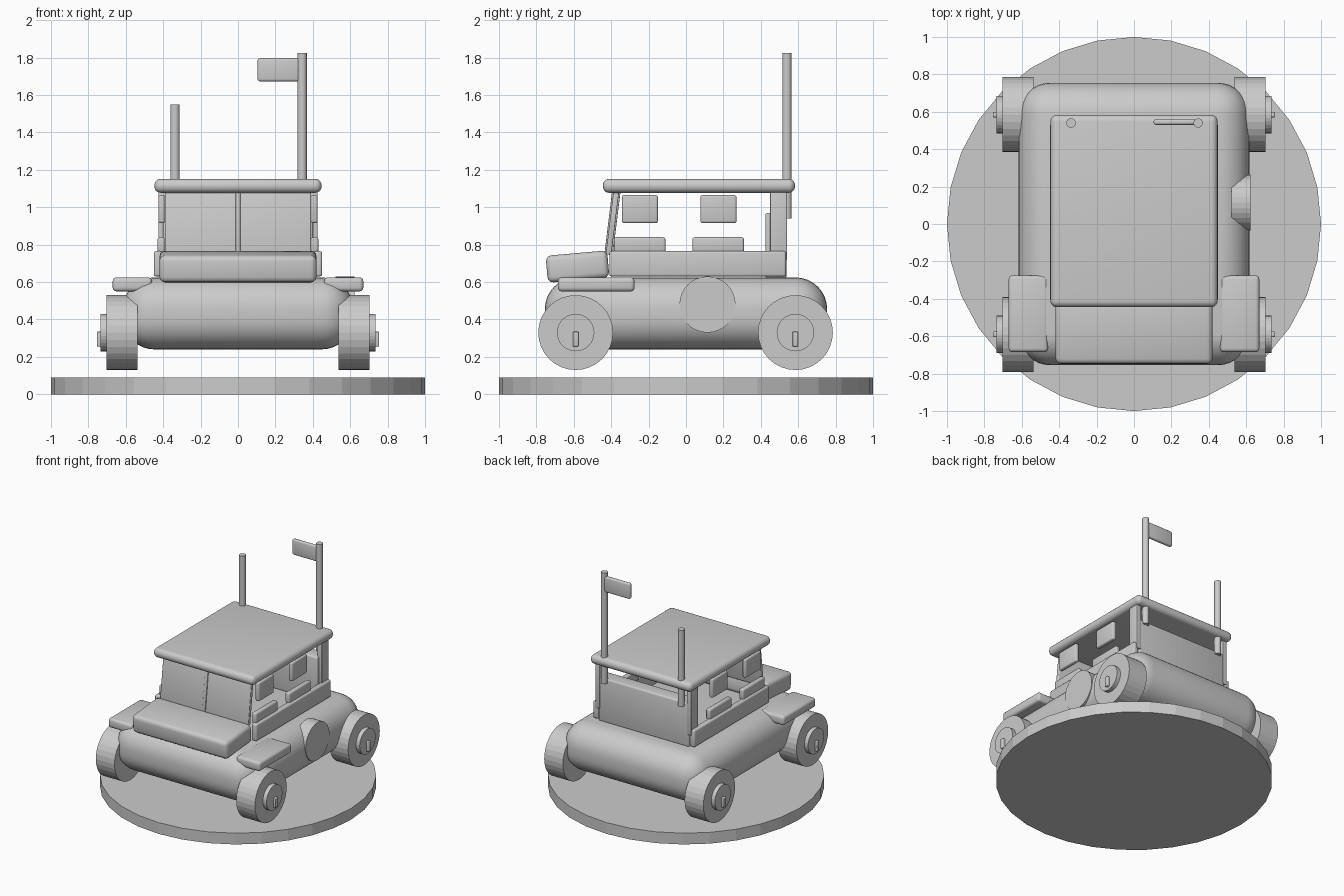
import bpy
from math import pi, radians

if "Cube" in bpy.data.objects:
    bpy.data.objects.remove(bpy.data.objects["Cube"], do_unlink=True)

GREY = (0.6, 0.6, 0.6, 1)
mat = bpy.data.materials.new("plain grey")
mat.use_nodes = True
mat.diffuse_color = GREY
mat.node_tree.nodes["Principled BSDF"].inputs["Base Color"].default_value = GREY


def box(name, x, y, z, bevel=0.012, tilt=0, segments=3):
    """Rounded box given by its (min, max) extents, tilted about x."""
    ranges = (x, y, z)
    bpy.ops.mesh.primitive_cube_add(size=1, location=[(a + b) / 2 for a, b in ranges])
    ob = bpy.context.object
    ob.name = name
    ob.scale = [b - a for a, b in ranges]
    bpy.ops.object.transform_apply(location=False, rotation=False, scale=True)
    ob.rotation_euler.x = radians(tilt)
    ob.data.materials.append(mat)
    if bevel:
        mod = ob.modifiers.new("rounding", "BEVEL")
        mod.width = bevel
        mod.segments = segments
        bpy.ops.object.modifier_apply(modifier=mod.name)
        bpy.ops.object.shade_smooth_by_angle(angle=radians(35))
    return ob


def cylinder(name, radius, depth, centre, sideways=False, sides=32, smooth=False):
    bpy.ops.mesh.primitive_cylinder_add(vertices=sides, radius=radius, depth=depth, location=centre)
    ob = bpy.context.object
    ob.name = name
    if sideways:
        ob.rotation_euler.y = pi / 2
    ob.data.materials.append(mat)
    if smooth:
        bpy.ops.object.shade_smooth_by_angle(angle=radians(35))
    return ob


def side_box(name, x, y, z, **options):
    """The same box on both sides."""
    box("left_" + name, x, y, z, **options)
    box("right_" + name, (-x[1], -x[0]), y, z, **options)


# Display base and rounded lower body
cylinder("display_base", 1, 0.09, (0, 0, 0.045))
box("body", (-0.617, 0.617), (-0.755, 0.755), (0.24, 0.625), bevel=0.17, segments=8)
cylinder("side_disc", 0.15, 0.1, (0.572, 0.115, 0.48), sideways=True)

# Wheels with hubs and nubs
for side, s in (("left", 1), ("right", -1)):
    for end, y in (("front", -0.59), ("rear", 0.585)):
        label = f"{end}_{side}_"
        cylinder(label + "wheel", 0.2, 0.165, (s * 0.62, y, 0.33), sideways=True)
        cylinder(label + "hub", 0.1, 0.08, (s * 0.695, y, 0.33), sideways=True)
        nub = sorted((s * 0.7, s * 0.755))
        box(label + "nub", nub, (y - 0.015, y + 0.015), (0.255, 0.335), bevel=0.006)

# Fenders and bonnet
side_box("fender", (0.46, 0.67), (-0.685, -0.275), (0.55, 0.625), bevel=0.02)
box("bonnet", (-0.42, 0.42), (-0.745, -0.415), (0.61, 0.755), bevel=0.03, tilt=5)

# Cabin sides with sill pads and window panels
side_box("cabin_side", (0.405, 0.45), (-0.41, 0.535), (0.63, 0.765))
for end, start in (("front", -0.385), ("rear", 0.035)):
    side_box(end + "_sill_pad", (0.39, 0.43), (start, start + 0.275), (0.755, 0.84))
    side_box(end + "_window_panel", (0.39, 0.425), (start + 0.042, start + 0.235), (0.915, 1.065))

# Windscreen with centre bar
box("windscreen", (-0.39, 0.39), (-0.408, -0.378), (0.745, 1.095), bevel=0.006, tilt=-7)
box("windscreen_bar", (-0.013, 0.013), (-0.415, -0.37), (0.755, 1.09), bevel=0.004, tilt=-7)

# Rear panel, pillars and roof
box("rear_panel", (-0.4, 0.4), (0.425, 0.537), (0.62, 0.97))
side_box("rear_pillar", (0.385, 0.425), (0.45, 0.54), (0.72, 1.09), bevel=0.005)
box("roof", (-0.447, 0.447), (-0.445, 0.583), (1.077, 1.152), bevel=0.035, segments=5)

# Poles and flag
for name, x, top in (("flag_pole", 0.343, 1.825), ("short_pole", -0.337, 1.55)):
    cylinder(name, 0.025, top - 0.94, (x, 0.54, (top + 0.94) / 2), sides=24, smooth=True)
box("flag", (0.105, 0.335), (0.53, 0.56), (1.673, 1.797))
